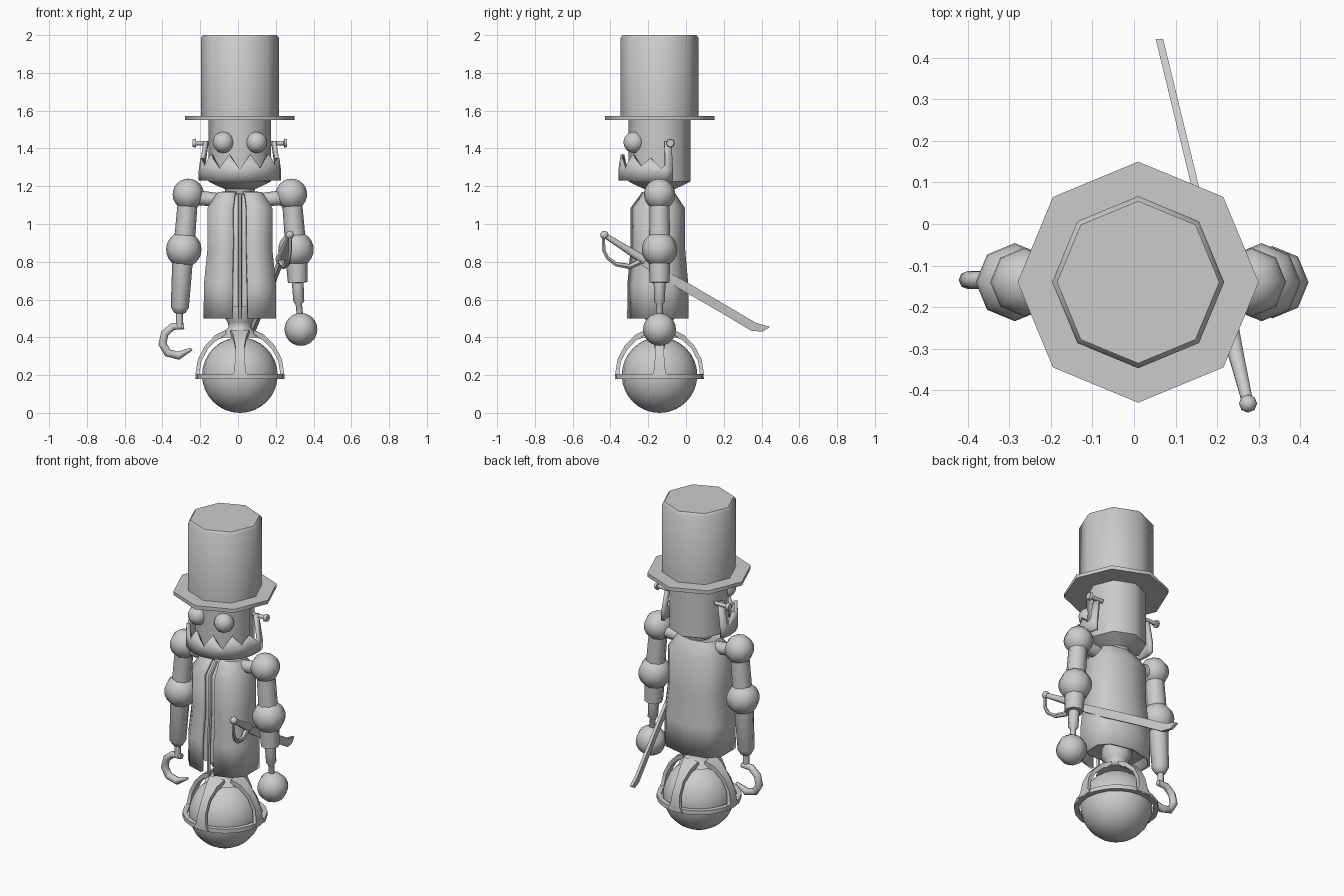
import bpy, bmesh, math
from math import sin, cos, pi, radians
from mathutils import Vector

if "Cube" in bpy.data.objects:
    bpy.data.objects.remove(bpy.data.objects["Cube"])

CX, CY = 0.01, -0.14   # vertical axis of the figure


def make(name, verts, faces, smooth=50):
    me = bpy.data.meshes.new(name)
    me.from_pydata([tuple(v) for v in verts], [], faces)
    bm = bmesh.new()
    bm.from_mesh(me)
    bmesh.ops.recalc_face_normals(bm, faces=bm.faces)
    bm.to_mesh(me)
    bm.free()
    ob = bpy.data.objects.new(name, me)
    bpy.context.collection.objects.link(ob)
    if smooth:
        bpy.ops.object.select_all(action='DESELECT')
        bpy.context.view_layer.objects.active = ob
        ob.select_set(True)
        bpy.ops.object.shade_smooth_by_angle(angle=radians(smooth))
    return ob


def lathe(name, profile, n=8, closed=False, smooth=50):
    """Spin (radius, z) points about the figure axis."""
    verts = [(CX + r * cos(2 * pi * i / n), CY + r * sin(2 * pi * i / n), z)
             for r, z in profile for i in range(n)]
    m = len(profile)
    faces = [(j * n + i, j * n + (i + 1) % n,
              (j + 1) % m * n + (i + 1) % n, (j + 1) % m * n + i)
             for j in range(m if closed else m - 1) for i in range(n)]
    if not closed:
        faces += [tuple(range(n)), tuple(range((m - 1) * n, m * n))]
    return make(name, verts, faces, smooth)


def tube(name, pts, radii, n=8):
    """Capped round tube through points, with a radius at each."""
    pts = [Vector(p) for p in pts]
    verts, side = [], None
    for k, p in enumerate(pts):
        a, b = pts[max(k - 1, 0)], pts[min(k + 1, len(pts) - 1)]
        t = (b - a).normalized()
        if side is None:
            side = t.cross(Vector((0, 1, 0)) if abs(t.y) < 0.9 else Vector((1, 0, 0)))
        side = (side - t * side.dot(t)).normalized()
        up = t.cross(side)
        verts += [p + radii[k] * (side * cos(2 * pi * i / n) + up * sin(2 * pi * i / n))
                  for i in range(n)]
    m = len(pts)
    faces = [(j * n + i, j * n + (i + 1) % n, (j + 1) * n + (i + 1) % n, (j + 1) * n + i)
             for j in range(m - 1) for i in range(n)]
    faces += [tuple(range(n)), tuple(range((m - 1) * n, m * n))]
    return make(name, verts, faces)


def ball(name, c, r, seg=8, rings=12):
    bpy.ops.mesh.primitive_uv_sphere_add(segments=seg, ring_count=rings, radius=r, location=c)
    ob = bpy.context.object
    ob.name = name
    bpy.ops.object.shade_smooth()
    return ob


def solidify(ob, t):
    mod = ob.modifiers.new("thickness", 'SOLIDIFY')
    mod.thickness, mod.offset = t, 1 if t < 0 else -1
    mod.thickness = abs(t)


# Top hat
lathe("hat_crown", [(0.207, 1.565), (0.207, 1.985), (0.195, 2.0)])
lathe("hat_brim", [(0.15, 1.55), (0.29, 1.55), (0.29, 1.572), (0.2, 1.572)])

# Head and neck
lathe("head", [(0.075, 1.16), (0.08, 1.185), (0.125, 1.205), (0.165, 1.225), (0.165, 1.56)])
for s in (-1, 1):
    ball("eye", (CX + s * 0.088, -0.275, 1.432), 0.056, 12, 10)

# Toothed jaw with rising side arms
half = [(0, 1.29), (15.5, 1.368), (31, 1.29), (47, 1.368), (62, 1.305),
        (77, 1.35), (92, 1.295), (98, 1.31), (99, 1.44), (109, 1.44)]
jaw = [(-a, z) for a, z in reversed(half[1:])] + half
jv, jf = [], []
for a, z in jaw:
    d = Vector((sin(radians(a)), -cos(radians(a)), 0))
    for zz in (1.23, min(z, 1.285), z):
        r = 0.218 - max(0, zz - 1.285) * (0.15 if abs(a) > 80 else 0.05)
        jv.append(Vector((CX, CY, zz)) + d * r)
for k in range(len(jaw) - 1):
    for h in range(2):
        jf.append((k * 3 + h, k * 3 + 3 + h, k * 3 + 4 + h, k * 3 + 1 + h))
solidify(make("jaw", jv, jf, 40), 0.02)
lathe("jaw_floor", [(0.15, 1.232), (0.205, 1.232), (0.205, 1.225), (0.15, 1.225)], closed=True).hide_render = True
bpy.data.objects.remove(bpy.data.objects["jaw_floor"])
for s in (-1, 1):
    bx = [0.15, 0.215, 0.216, 0.232, 0.233, 0.25]
    tube("jaw_bolt", [(CX + s * x, -0.083, 1.428) for x in bx],
         [0.012, 0.012, 0.012, 0.012, 0.024, 0.02])

# Coat shell, open down the front
levels = [(0.07, 0.06, -0.145, 1.172), (0.125, 0.085, -0.147, 1.17), (0.183, 0.145, -0.15, 1.085),
          (0.183, 0.145, -0.15, 0.87), (0.203, 0.162, -0.15, 0.68), (0.205, 0.163, -0.15, 0.5)]
angs = [-81, -50, -22, 22, 50, 90, 130, 158, 202, 230, 261]


def oval(rx, ry, cy, z, a):
    c, s = cos(radians(a)), sin(radians(a))
    f = lambda v: math.copysign(abs(v) ** 0.85, v)
    return (CX + rx * f(c), cy + ry * f(s), z)


def shell(name, lv, an, wrap):
    n = len(an)
    v = [oval(*l, a) for l in lv for a in an]
    f = [(j * n + i, j * n + (i + 1) % n, (j + 1) * n + (i + 1) % n, (j + 1) * n + i)
         for j in range(len(lv) - 1) for i in range(n if wrap else n - 1)]
    if wrap:
        f += [tuple(range(n)), tuple(range((len(lv) - 1) * n, len(lv) * n))]
    return make(name, v, f)


solidify(shell("coat", levels, angs, False), 0.018)
inner = [(rx - 0.022, ry - 0.022, cy, max(z - 0.012, 0.56)) for rx, ry, cy, z in levels]
shell("torso", inner, [22.5 + 45 * i for i in range(8)], True)
tube("coat_seam", [(CX, -0.225, 1.155), (CX, -0.283, 1.085), (CX, -0.283, 0.87), (CX, -0.295, 0.68), (CX, -0.296, 0.5)],
     [0.011] * 5, 6)

# Arms
for s, side in ((-1, "left"), (1, "right")):
    sh = (CX + s * 0.273, CY, 1.157)
    el = (CX + s * 0.297, CY - 0.0, 0.865)
    ball(side + "_shoulder", sh, 0.083)
    ball(side + "_elbow", el, 0.094)
    tube(side + "_shoulder_joint", [(CX + s * 0.09, CY, 1.125), (CX + s * 0.23, CY, 1.14)], [0.035, 0.04])
    tube(side + "_upper_arm", [sh, el], [0.052, 0.056])
tube("left_forearm", [(-0.29, CY, 0.865), (-0.308, CY, 0.56), (-0.309, CY, 0.53), (-0.31, CY, 0.525), (-0.31, CY, 0.46)],
     [0.056, 0.048, 0.03, 0.018, 0.018])
tube("hook", [(x, -0.135, z) for x, z in ((-0.285, 0.46), (-0.345, 0.458), (-0.388, 0.42), (-0.4, 0.365),
                                      (-0.372, 0.318), (-0.315, 0.303), (-0.245, 0.338))],
     [0.017, 0.02, 0.021, 0.022, 0.022, 0.022, 0.008])
tube("right_forearm", [(0.307, CY, 0.865), (0.316, CY, 0.69), (0.3161, CY, 0.688), (0.322, CY, 0.59),
                       (0.322, CY, 0.575), (0.333, CY, 0.46)],
     [0.06, 0.052, 0.031, 0.029, 0.017, 0.017])
ball("right_fist", (0.333, CY, 0.442), 0.087)

# Ball wheel with ring, hub and four arched struts
ball("wheel_ball", (CX, CY, 0.2), 0.2, 20, 16)
lathe("wheel_ring", [(0.208, 0.18), (0.235, 0.18), (0.235, 0.205), (0.208, 0.205)], 20, True, 35)
lathe("hub", [(0.06, 0.405), (0.115, 0.4), (0.085, 0.427), (0.06, 0.455), (0.065, 0.48), (0.085, 0.51), (0.085, 0.6)])
# outer radius, outer z, inner radius, inner z, half width
strut = [(0.235, 0.185, 0.212, 0.185, 0.05), (0.234, 0.215, 0.213, 0.215, 0.032), (0.222, 0.285, 0.203, 0.275, 0.025),
         (0.185, 0.355, 0.170, 0.338, 0.024), (0.13, 0.412, 0.12, 0.387, 0.035), (0.075, 0.44, 0.07, 0.405, 0.05)]
for q in range(4):
    u = Vector((cos(q * pi / 2), sin(q * pi / 2), 0))
    w = Vector((-u.y, u.x, 0))
    o = Vector((CX, CY, 0))
    v = []
    for ro, zo, ri, zi, h in strut:
        for r, z, k in ((ro, zo, -h), (ro, zo, h), (ri, zi, h), (ri, zi, -h)):
            v.append(o + u * r + w * k + Vector((0, 0, z)))
    f = [(j * 4 + i, j * 4 + (i + 1) % 4, j * 4 + 4 + (i + 1) % 4, j * 4 + 4 + i)
         for j in range(len(strut) - 1) for i in range(4)]
    make("wheel_strut", v, f + [(0, 1, 2, 3), tuple(range(len(v) - 4, len(v)))])


# Cutlass, lying in one upright plane tucked behind the arm
def sw(y, z, off=0.0):
    return (0.275 - 0.243 * (y + 0.435) + off, y, z)


outline = [(-0.25, 0.83), (-0.21, 0.812), (0.02, 0.683), (0.2, 0.577), (0.37, 0.477),
           (0.445, 0.455), (0.405, 0.43), (0.345, 0.435), (0.17, 0.54), (-0.04, 0.66), (-0.25, 0.79)]
n = len(outline)
make("blade", [sw(y, z, o) for o in (-0.009, 0.009) for y, z in outline],
     [tuple(range(n)), tuple(range(n, 2 * n))] + [(i, (i + 1) % n, n + (i + 1) % n, n + i) for i in range(n)], 30)
tube("grip", [sw(-0.435, 0.943), sw(-0.33, 0.877), sw(-0.22, 0.808)], [0.014, 0.019, 0.026])
ball("pommel", sw(-0.432, 0.942), 0.022, 8, 8)
tube("hand_guard", [sw(-0.437, 0.935), sw(-0.435, 0.86), sw(-0.415, 0.82), sw(-0.37, 0.787),
                    sw(-0.3, 0.775), sw(-0.255, 0.795), sw(-0.235, 0.83)],
     [0.009, 0.01, 0.011, 0.013, 0.015, 0.017, 0.015], 6)
